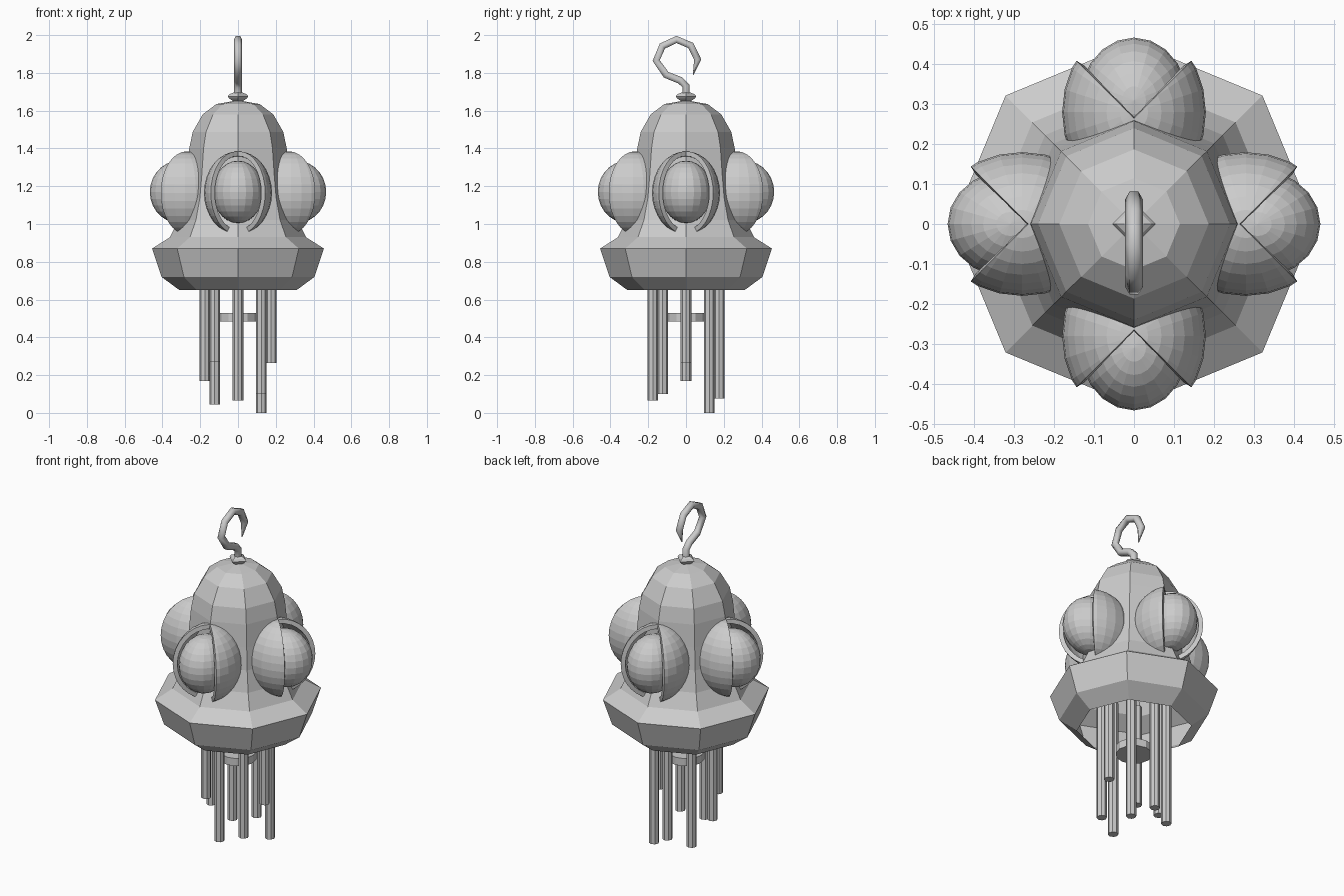
import bpy, bmesh, math
from mathutils import Matrix, Vector

if "Cube" in bpy.data.objects:
    bpy.data.objects.remove(bpy.data.objects["Cube"])


def make_object(name, bm):
    bmesh.ops.recalc_face_normals(bm, faces=bm.faces)
    mesh = bpy.data.meshes.new(name)
    bm.to_mesh(mesh)
    bm.free()
    ob = bpy.data.objects.new(name, mesh)
    bpy.context.collection.objects.link(ob)
    return ob


def lathe(name, profile, sides, loc=(0, 0, 0)):
    """Spin an (r, z) profile; zero radius makes a pole."""
    bm = bmesh.new()
    rings = []
    for r, z in profile:
        if r == 0:
            rings.append([bm.verts.new((0, 0, z))] * sides)
        else:
            rings.append([bm.verts.new((r * math.cos(a), r * math.sin(a), z))
                          for a in (2 * math.pi * i / sides for i in range(sides))])
    for low, high in zip(rings, rings[1:]):
        for i in range(sides):
            j = (i + 1) % sides
            corners = dict.fromkeys((low[i], low[j], high[j], high[i]))
            bm.faces.new(list(corners))
    ob = make_object(name, bm)
    ob.location = loc
    return ob


def ellipsoid(centre, radii, u, v):
    bm = bmesh.new()
    bmesh.ops.create_uvsphere(
        bm, u_segments=u, v_segments=v, radius=1,
        matrix=Matrix.Translation(centre) @ Matrix.Diagonal((*radii, 1)))
    return bm


# octagonal bell, open underneath
lathe("bell_body", [(0.31, 0.65), (0.405, 0.72), (0.455, 0.87), (0.36, 0.93),
                    (0.315, 1.02), (0.285, 1.14), (0.27, 1.27), (0.258, 1.40),
                    (0.24, 1.487), (0.187, 1.58), (0.115, 1.635), (0, 1.655)], 8)

# four bulging eyes, each in a lid shell with a wedge-shaped opening
EYE_Z = 1.165
for k, side in enumerate(("right", "back", "left", "front")):
    turn = k * math.pi / 2
    bm = ellipsoid((0.28, 0, EYE_Z), (0.22, 0.18, 0.22), 24, 16)
    for co, no in (((0, 0, 0), (0, -1, 0)), ((0.265, 0, 0), (1, -1, 0))):
        bmesh.ops.bisect_plane(bm, geom=bm.verts[:] + bm.edges[:] + bm.faces[:],
                               dist=1e-5, plane_co=co,
                               plane_no=Vector(no).normalized(), clear_outer=True)
    lid = make_object(side + "_eyelid", bm)
    lid.rotation_euler.z = turn
    mirror = lid.modifiers.new("mirror", 'MIRROR')
    mirror.use_axis = (False, True, False)
    shell = lid.modifiers.new("shell", 'SOLIDIFY')
    shell.thickness = 0.025
    shell.offset = -1
    ball = make_object(side + "_eyeball", ellipsoid(
        (0.31, 0, EYE_Z + 0.005), (0.157, 0.135, 0.165), 20, 14))
    ball.rotation_euler.z = turn

# collar under the hook
lathe("hook_collar", [(0, 1.64), (0.025, 1.65), (0.045, 1.664), (0.055, 1.675),
                      (0.045, 1.687), (0.025, 1.695), (0, 1.695)], 4)

# hanging hook with a pointed tip
curve = bpy.data.curves.new("hook", 'CURVE')
curve.dimensions = '3D'
curve.bevel_depth = 0.022
curve.bevel_resolution = 1
curve.use_fill_caps = True
path = [(0, 1.68), (0, 1.73), (-0.03, 1.76), (-0.105, 1.79), (-0.158, 1.865),
        (-0.125, 1.942), (-0.05, 1.977), (0.025, 1.945), (0.062, 1.87), (0.038, 1.79)]
spline = curve.splines.new('POLY')
spline.points.add(len(path) - 1)
for p, (y, z) in zip(spline.points, path):
    p.co = (0, y, z, 1)
spline.points[-1].radius = 0.1
bpy.context.collection.objects.link(bpy.data.objects.new("hook", curve))

# ring of eight chime rods, lower ends at different heights
for i, low in enumerate((0.265, 0, 0.075, 0.045, 0.17, 0.27, 0.065, 0.10)):
    a = i * math.pi / 4
    lathe(f"chime_rod_{i + 1}", [(0, low), (0.028, low), (0.028, 0.88), (0, 0.88)], 8,
          (0.175 * math.cos(a), 0.175 * math.sin(a), 0))

# central striker disc on its cord
lathe("striker_disc", [(0, 0.485), (0.1, 0.485), (0.1, 0.53), (0, 0.53)], 12)
lathe("striker_cord", [(0, 0.46), (0.01, 0.46), (0.01, 0.9), (0, 0.9)], 6)
